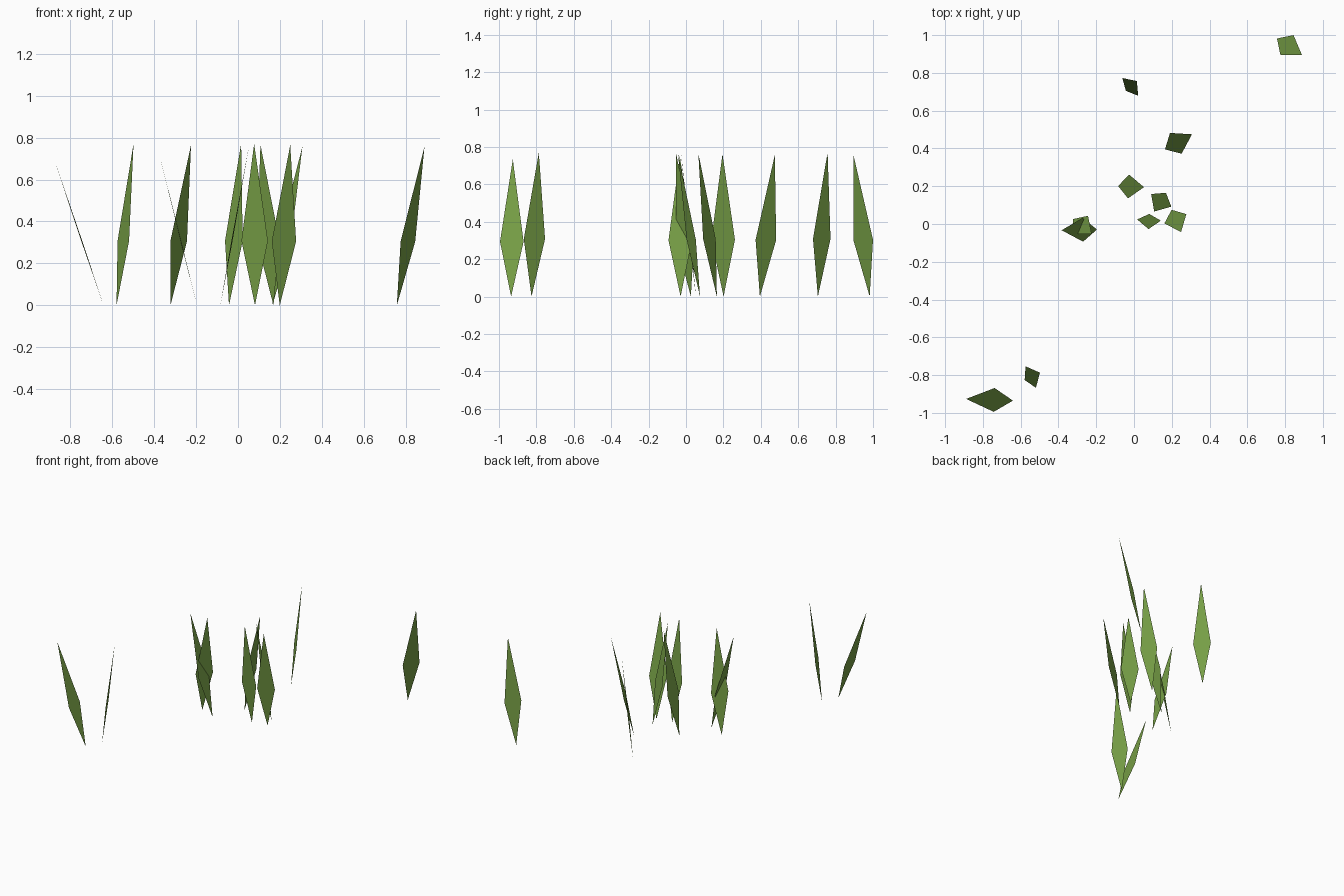
import bpy
from mathutils import Vector

if "Cube" in bpy.data.objects:
    bpy.data.objects.remove(bpy.data.objects["Cube"])

LENGTH = 0.775      # blade length, root to tip
HALF_WIDTH = 0.063  # half width at the widest point
WIDEST = 0.4        # where along the blade it is widest

green = bpy.data.materials.new("grass_green")
green.diffuse_color = (0.18, 0.34, 0.06, 1)
green.use_nodes = True
green.node_tree.nodes["Principled BSDF"].inputs["Base Color"].default_value = green.diffuse_color


def grass_blade(x, y, lean_x, lean_y):
    """Flat kite-shaped blade rooted at (x, y), its tip shifted by the lean."""
    lean = Vector((lean_x, lean_y, 0))
    root = Vector((x, y, 0))
    spine = lean + Vector((0, 0, (LENGTH ** 2 - lean.length_squared) ** 0.5))
    side = Vector((-lean_y, lean_x, 0)).normalized() * HALF_WIDTH
    middle = root + spine * WIDEST
    mesh = bpy.data.meshes.new("grass_blade")
    mesh.from_pydata([root, middle + side, root + spine, middle - side],
                     [], [(0, 1, 2, 3)])
    mesh.materials.append(green)
    blade = bpy.data.objects.new("grass_blade", mesh)
    bpy.context.collection.objects.link(blade)


# Scattered blades: root x, root y, lean x, lean y
for blade in [
    (0.757, 0.982, 0.132, -0.087),
    (-0.043, 0.705, 0.058, 0.052),
    (0.164, 0.395, 0.143, 0.080),
    (-0.084, 0.201, 0.137, -0.006),
    (0.169, 0.165, -0.062, -0.099),
    (0.081, 0.053, -0.004, -0.080),
    (0.199, 0.075, 0.050, -0.118),
    (-0.322, 0.026, 0.098, -0.079),
    (-0.196, -0.029, -0.187, -0.004),
    (-0.641, -0.935, -0.248, 0.009),
    (-0.579, -0.826, 0.081, 0.039),
]:
    grass_blade(*blade)
